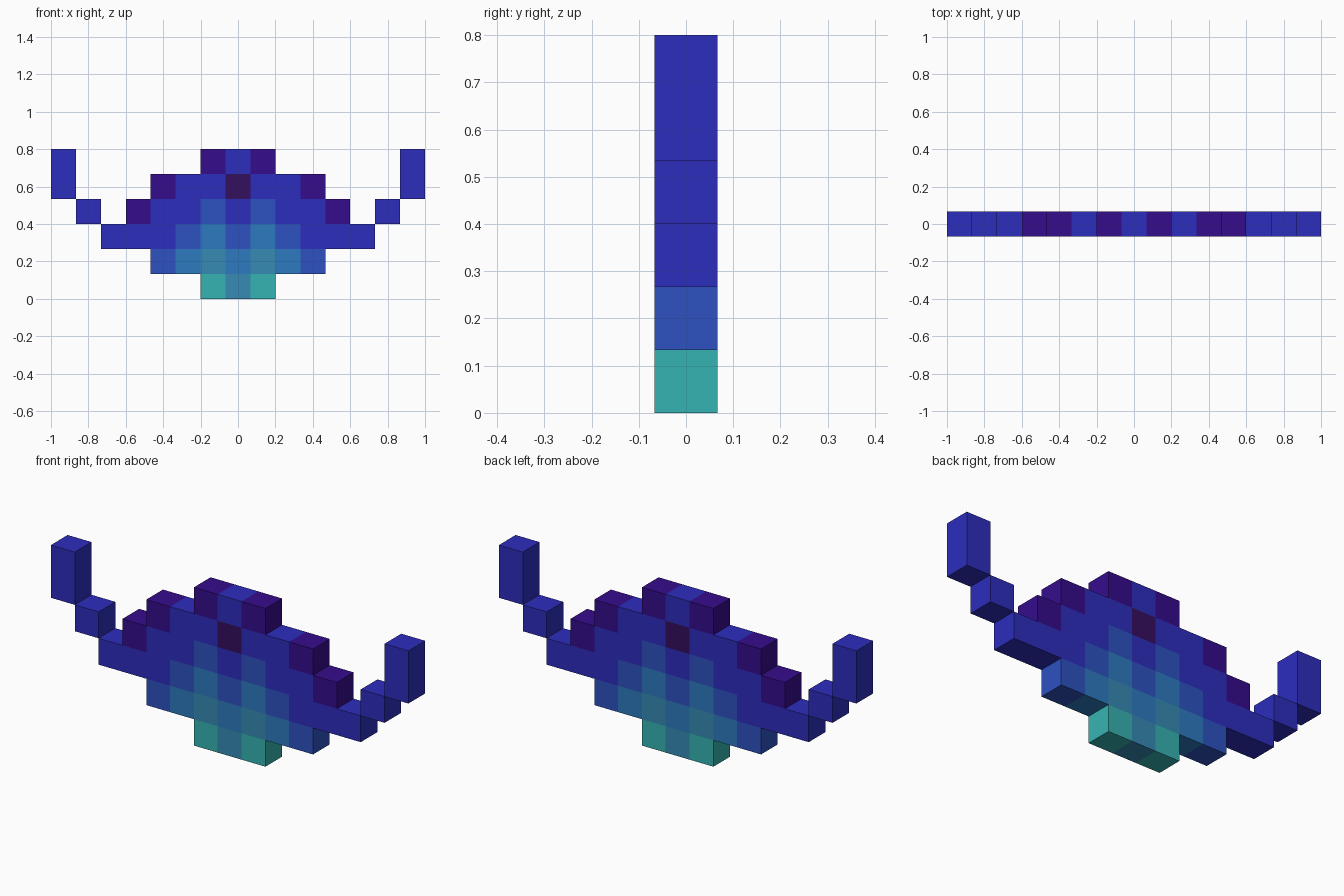
import bpy
import bmesh

cube = bpy.data.objects.get("Cube")
if cube:
    bpy.data.objects.remove(cube, do_unlink=True)

CELL = 2 / 15  # size of one pixel block


def linear(c):
    c /= 255
    return c / 12.92 if c <= 0.04045 else ((c + 0.055) / 1.055) ** 2.4


def make_material(name, rgb):
    mat = bpy.data.materials.new(name)
    colour = tuple(linear(c) for c in rgb) + (1.0,)
    mat.use_nodes = True
    mat.diffuse_color = colour
    bsdf = next(n for n in mat.node_tree.nodes if n.type == 'BSDF_PRINCIPLED')
    bsdf.inputs["Base Color"].default_value = colour
    return mat


# One letter per colour
KEYS = "BPEMLST"
MATERIALS = [
    make_material("royal blue", (45, 45, 190)),
    make_material("deep purple", (53, 12, 140)),
    make_material("dark plum", (53, 14, 94)),
    make_material("medium blue", (45, 82, 192)),
    make_material("light blue", (45, 122, 192)),
    make_material("blue teal", (54, 138, 180)),
    make_material("teal", (54, 180, 178)),
]


def pixel_slab(name, cells):
    """Weld square cells {(column, row): key} into one slab, one block thick."""
    bm = bmesh.new()
    for (col, row), key in cells.items():
        x, z = (col - 0.5) * CELL, row * CELL
        corners = [(x, z), (x + CELL, z), (x + CELL, z + CELL), (x, z + CELL)]
        face = bm.faces.new([bm.verts.new((u, 0, v)) for u, v in corners])
        face.material_index = KEYS.index(key)
    bmesh.ops.remove_doubles(bm, verts=bm.verts, dist=0.001)
    mesh = bpy.data.meshes.new(name)
    bm.to_mesh(mesh)
    bm.free()
    for mat in MATERIALS:
        mesh.materials.append(mat)
    obj = bpy.data.objects.new(name, mesh)
    bpy.context.collection.objects.link(obj)
    thick = obj.modifiers.new("thickness", 'SOLIDIFY')
    thick.thickness = CELL
    thick.offset = 0
    return obj


# Body: half rows from the bottom up, read outward from the centre column
HALF_ROWS = ["ST", "LSLM", "MLMBBB", "BMBBP", "EBBP", "BP"]
body = {}
for row, keys in enumerate(HALF_ROWS):
    for col, key in enumerate(keys):
        body[col, row] = body[-col, row] = key
pixel_slab("body", body)

# Stepped arms that rise on both sides
for side, sign in (("left", 1), ("right", -1)):
    pixel_slab(side + "_arm_link", {(6 * sign, 3): "B"})
    pixel_slab(side + "_arm_tip", {(7 * sign, 4): "B", (7 * sign, 5): "B"})
